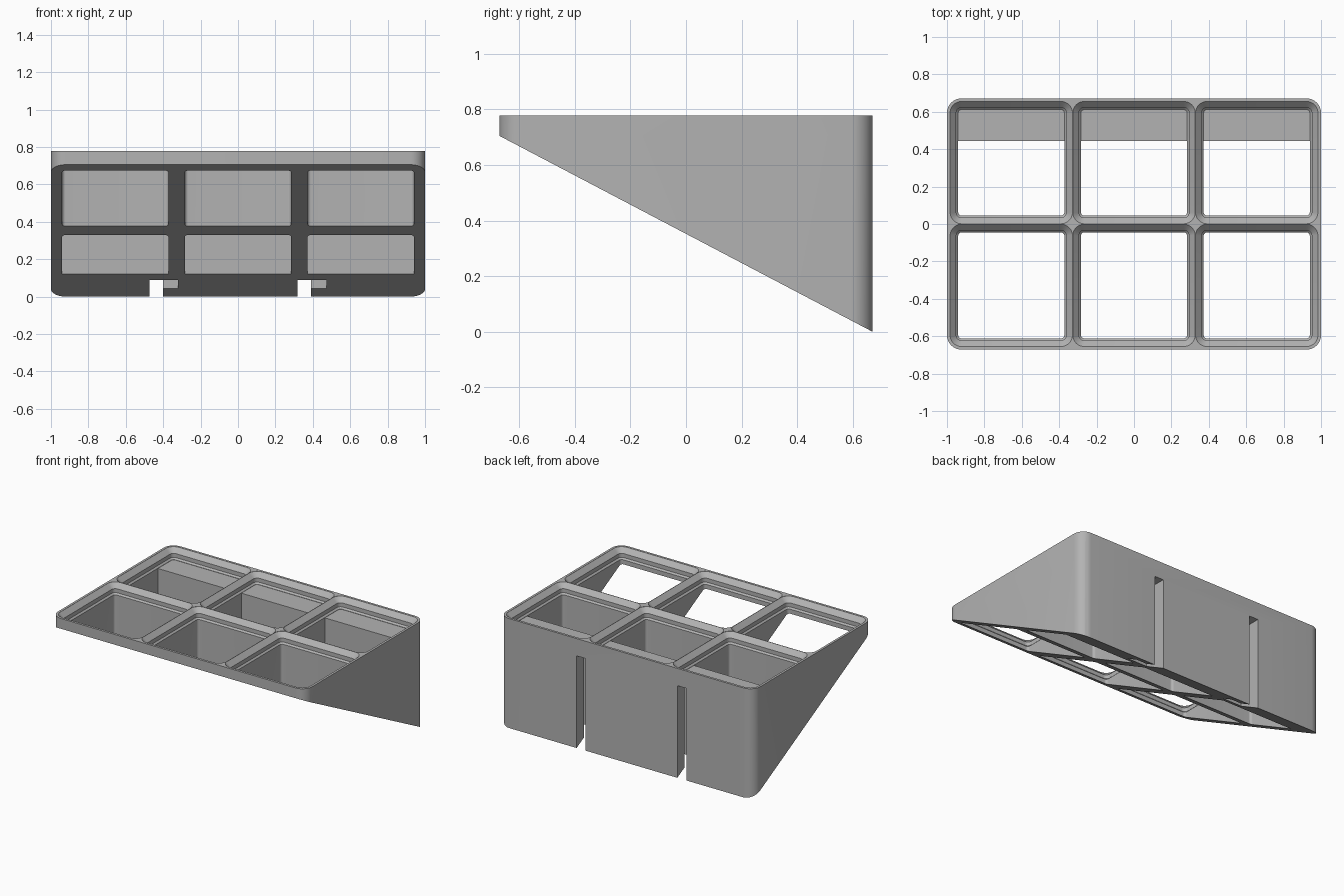
import bpy, bmesh
from math import cos, sin, pi, radians

cube = bpy.data.objects.get("Cube")
if cube:
    bpy.data.objects.remove(cube)

MM = 2 / 128                      # model is 128 units wide at source scale
CELL, MARGIN = 42 * MM, MM
HALF_X, HALF_Y = 1.0, CELL + MARGIN
TOP, SLAB = 0.778, 4.65 * MM
FRONT_BOTTOM = TOP - SLAB

grey = bpy.data.materials.new("grey plastic")
grey.use_nodes = True
colour = (0.45, 0.45, 0.45, 1)
grey.diffuse_color = colour
grey.node_tree.nodes["Principled BSDF"].inputs["Base Color"].default_value = colour


def rounded_rect(hx, hy, r, steps=8):
    """Outline of a rectangle with round corners, counter-clockwise."""
    pts = []
    for q, (sx, sy) in enumerate([(1, 1), (-1, 1), (-1, -1), (1, -1)]):
        for i in range(steps + 1):
            a = (q + i / steps) * pi / 2
            pts.append((sx * (hx - r) + r * cos(a), sy * (hy - r) + r * sin(a)))
    return pts


def loft(name, sections, location=(0, 0, 0)):
    """Solid through a stack of (outline, z) sections, bottom to top."""
    bm = bmesh.new()
    rings = [[bm.verts.new((x, y, z)) for x, y in pts] for pts, z in sections]
    bm.faces.new(rings[0][::-1])
    bm.faces.new(rings[-1])
    for low, high in zip(rings, rings[1:]):
        n = len(low)
        for i in range(n):
            j = (i + 1) % n
            bm.faces.new((low[i], low[j], high[j], high[i]))
    mesh = bpy.data.meshes.new(name)
    bm.to_mesh(mesh)
    bm.free()
    mesh.materials.append(grey)
    obj = bpy.data.objects.new(name, mesh)
    obj.location = location
    bpy.context.collection.objects.link(obj)
    return obj


def box(name, x0, x1, y0, y1, z0, z1):
    pts = [(x0, y0), (x1, y0), (x1, y1), (x0, y1)]
    return loft(name, [(pts, z0), (pts, z1)])


def combine(target, tool, operation):
    """Apply a boolean and discard the tool."""
    tool.hide_render = True
    mod = target.modifiers.new("bool", 'BOOLEAN')
    mod.operation, mod.solver, mod.object = operation, 'EXACT', tool
    bpy.context.view_layer.objects.active = target
    bpy.ops.object.modifier_apply(modifier=mod.name)
    bpy.data.objects.remove(tool)


# Outer body with rounded vertical corners
outline = rounded_rect(HALF_X, HALF_Y, 5 * MM)
body = loft("slanted_grid_stand", [(outline, -0.2), (outline, TOP)])

# Six stepped sockets that run right through the body
def socket_section(inset, z):
    h = CELL / 2 - inset * MM
    return rounded_rect(h, h, (4 - inset) * MM), z

profile = [(2.85, -0.4), (2.85, FRONT_BOTTOM), (2.15, FRONT_BOTTOM + 0.7 * MM),
           (2.15, TOP - 2.15 * MM), (0.06, TOP - 0.06 * MM), (0.06, TOP + 0.1)]
for col in (-1, 0, 1):
    for row in (-0.5, 0.5):
        socket = loft("socket_cutter", [socket_section(*p) for p in profile],
                      (col * CELL, row * CELL, 0))
        combine(body, socket, 'DIFFERENCE')

# Thick rear block that carries the mounting slots
combine(body, box("rear_block", -0.96, 0.96, 0.443, HALF_Y - 0.01, -0.1,
                  FRONT_BOTTOM - 0.002), 'UNION')

# Slanted underside, cut with a wedge
slope = FRONT_BOTTOM / (2 * HALF_Y)
bm = bmesh.new()
ring = [(-HALF_Y - 0.2, FRONT_BOTTOM + 0.2 * slope), (HALF_Y + 0.2, -0.2 * slope),
        (HALF_Y + 0.2, -1), (-HALF_Y - 0.2, -1)]
ends = [[bm.verts.new((x, y, z)) for y, z in ring] for x in (-1.5, 1.5)]
bm.faces.new(ends[0])
bm.faces.new(ends[1][::-1])
for i in range(4):
    j = (i + 1) % 4
    bm.faces.new((ends[0][i], ends[1][i], ends[1][j], ends[0][j]))
bmesh.ops.recalc_face_normals(bm, faces=bm.faces)
mesh = bpy.data.meshes.new("wedge_cutter")
bm.to_mesh(mesh)
bm.free()
mesh.materials.append(grey)
wedge = bpy.data.objects.new("wedge_cutter", mesh)
bpy.context.collection.objects.link(wedge)
combine(body, wedge, 'DIFFERENCE')

# Hooked mounting slots, open at the back and the underside
for x in (-0.473, 0.319):
    hook = [(x, 0.504), (x + 0.153, 0.504), (x + 0.153, 0.59),
            (x + 0.071, 0.59), (x + 0.071, 0.8), (x, 0.8)]
    combine(body, loft("slot_cutter", [(hook, -0.3), (hook, 0.655)]), 'DIFFERENCE')

# Smooth the rounded corners, keep real edges crisp
bpy.ops.object.select_all(action='DESELECT')
body.select_set(True)
bpy.context.view_layer.objects.active = body
bpy.ops.object.shade_smooth_by_angle(angle=radians(30))
